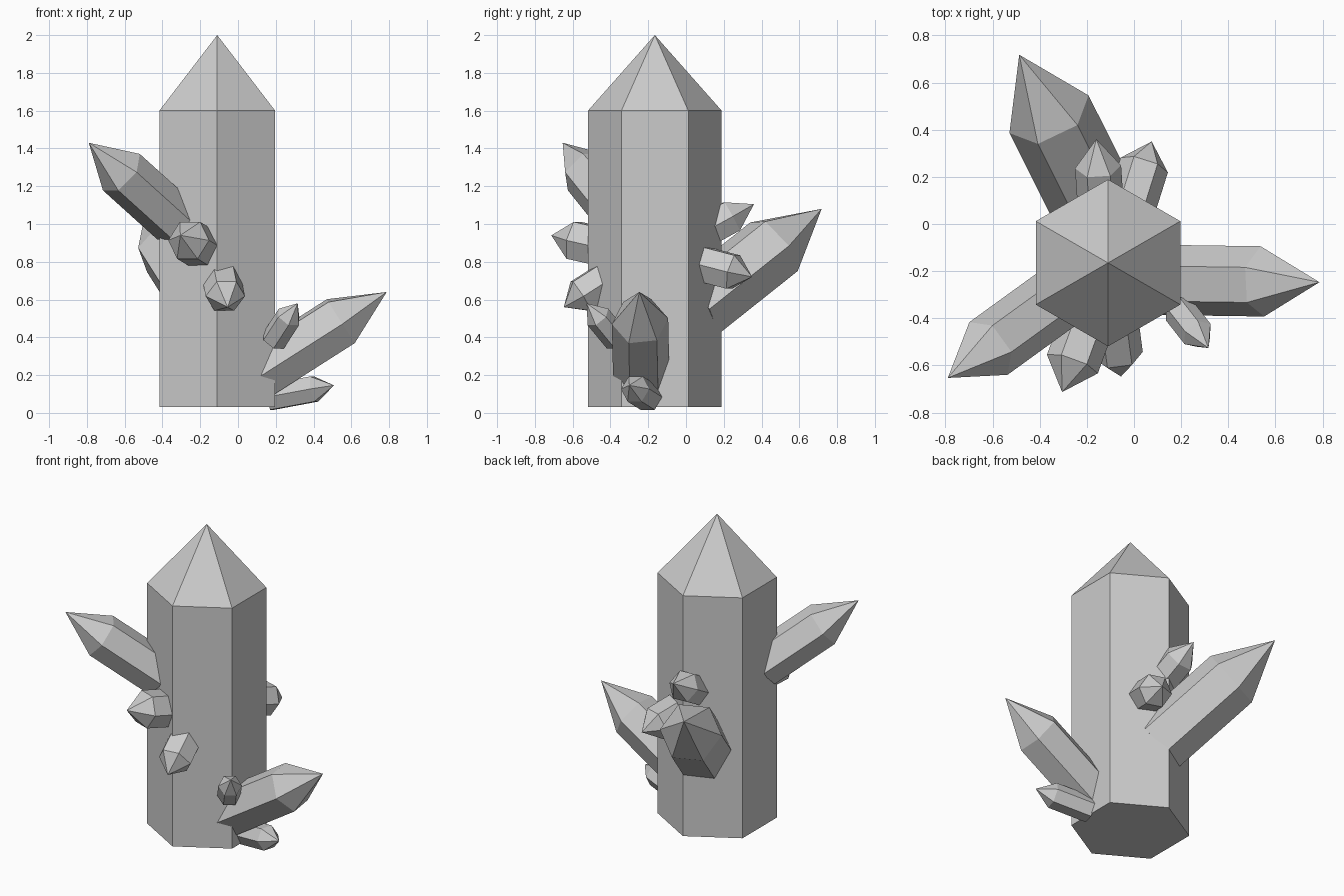
import bpy, bmesh
from math import cos, sin, radians, pi
from mathutils import Vector

if "Cube" in bpy.data.objects:
    bpy.data.objects.remove(bpy.data.objects["Cube"])


def crystal(name, base, tip, radius, shoulder=0.64, phase=0.0):
    """Six-sided prism from base to shoulder, then a point at the tip."""
    base, tip = Vector(base), Vector(tip)
    axis = tip - base
    d = axis.normalized()
    u = Vector((0, 0, 1)).cross(d)
    u = u.normalized() if u.length > 1e-4 else Vector((1, 0, 0))
    v = d.cross(u)
    bm = bmesh.new()

    def ring(centre):
        angles = [radians(phase) + i * pi / 3 for i in range(6)]
        return [bm.verts.new(centre + radius * (cos(a) * u + sin(a) * v)) for a in angles]

    low, high = ring(base), ring(base + axis * shoulder)
    point = bm.verts.new(tip)
    bm.faces.new(low[::-1])
    for i in range(6):
        j = (i + 1) % 6
        bm.faces.new((low[i], low[j], high[j], high[i]))
        bm.faces.new((high[i], high[j], point))
    bmesh.ops.recalc_face_normals(bm, faces=bm.faces)
    mesh = bpy.data.meshes.new(name)
    bm.to_mesh(mesh)
    bm.free()
    obj = bpy.data.objects.new(name, mesh)
    bpy.context.collection.objects.link(obj)
    return obj


# Main upright column
crystal("main_crystal", (-0.11, -0.165, 0.03), (-0.11, -0.165, 2.0), 0.354,
        shoulder=1.57 / 1.97, phase=30)

# Three long side crystals
crystal("right_crystal", (0.104, -0.237, 0.205), (0.787, -0.247, 0.64), 0.15, 0.645, 7)
crystal("back_left_crystal", (-0.15, 0.045, 0.545), (-0.487, 0.718, 1.08), 0.186, 0.625, -2)
crystal("front_left_crystal", (-0.33, -0.32, 1.015), (-0.79, -0.653, 1.43), 0.138, 0.625, 0)

# Small buds around the column
crystal("low_right_bud", (0.17, -0.20, 0.083), (0.508, -0.30, 0.146), 0.078, 0.69)
crystal("front_right_bud", (0.19, -0.365, 0.385), (0.316, -0.526, 0.58), 0.07, 0.63)
crystal("front_bud", (-0.09, -0.38, 0.73), (-0.055, -0.647, 0.56), 0.105, 0.66)
crystal("front_left_bud", (-0.19, -0.40, 0.87), (-0.305, -0.713, 0.94), 0.115, 0.62)
crystal("back_high_bud", (-0.14, 0.05, 0.935), (-0.16, 0.36, 1.105), 0.098, 0.62)
crystal("back_low_bud", (-0.01, 0.08, 0.79), (0.075, 0.35, 0.72), 0.105, 0.63)
